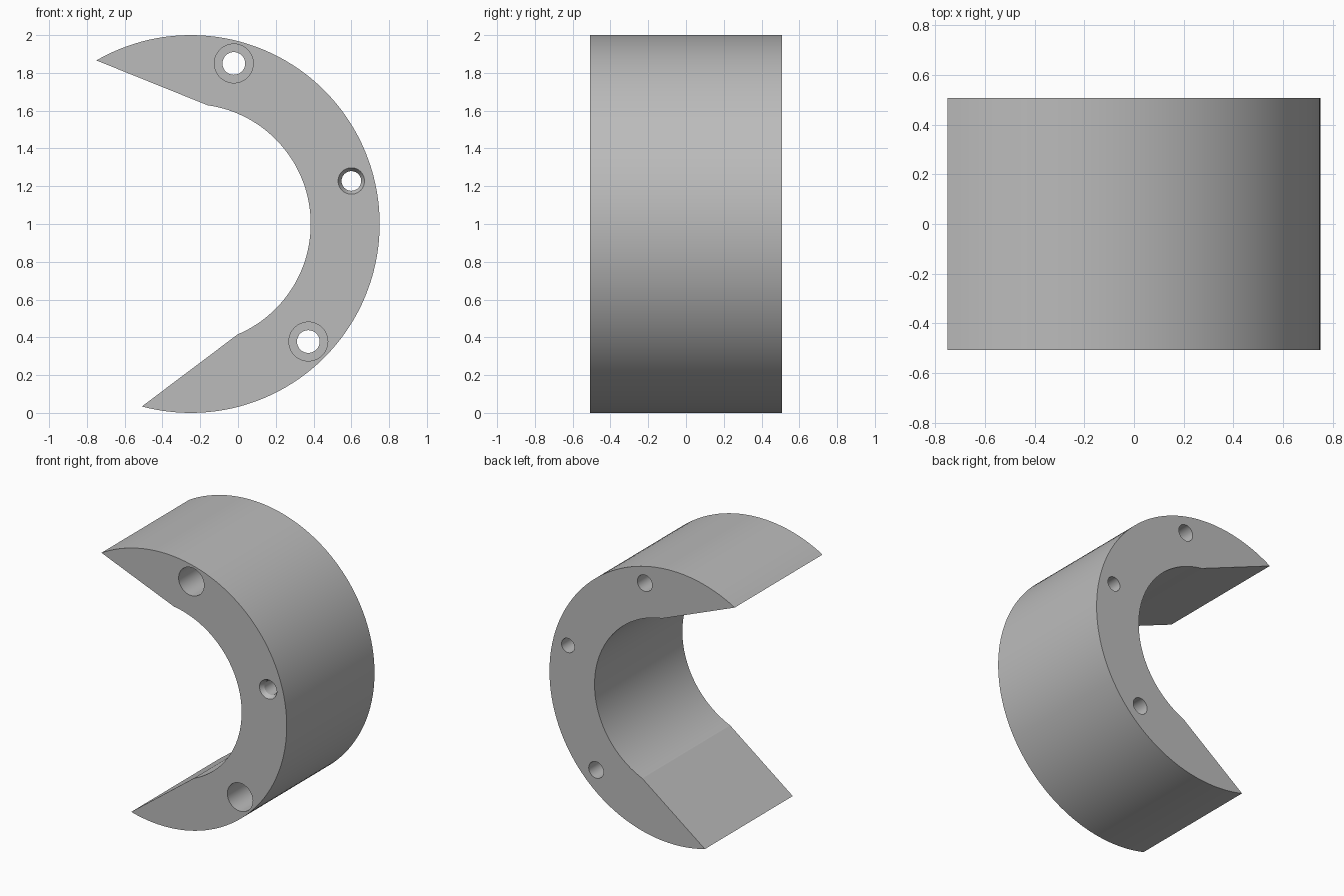
import bpy, bmesh
from math import radians, cos, sin, pi
from mathutils import Vector

if "Cube" in bpy.data.objects:
    bpy.data.objects.remove(bpy.data.objects["Cube"])

HALF = 0.508                      # half of the depth along y
CENTRE = Vector((-0.25, 0, 1))    # common centre of both arcs
AXIS = 7.5                        # symmetry direction of the crescent, degrees

grey = bpy.data.materials.new("plain grey")
grey.use_nodes = True
colour = (0.5, 0.5, 0.5, 1)
grey.diffuse_color = colour
grey.node_tree.nodes["Principled BSDF"].inputs["Base Color"].default_value = colour


def polar(radius, degrees, y=0.0):
    a = radians(AXIS + degrees)
    return CENTRE + Vector((radius * cos(a), y, radius * sin(a)))


def arc(radius, start, end, steps):
    return [polar(radius, start + (end - start) * i / steps, -HALF)
            for i in range(steps + 1)]


def make_object(name, bm):
    bmesh.ops.recalc_face_normals(bm, faces=bm.faces)
    mesh = bpy.data.meshes.new(name)
    bm.to_mesh(mesh)
    bm.free()
    mesh.materials.append(grey)
    ob = bpy.data.objects.new(name, mesh)
    bpy.context.collection.objects.link(ob)
    return ob


def stepped_cutter(name, centre, profile, sides=48):
    """Round cutter along y from (radius, y) pairs."""
    bm = bmesh.new()
    rings = []
    for r, y in profile:
        rings.append([bm.verts.new((centre.x + r * cos(2 * pi * i / sides), y,
                                    centre.z + r * sin(2 * pi * i / sides)))
                      for i in range(sides)])
    for a, b in zip(rings, rings[1:]):
        for i in range(sides):
            j = (i + 1) % sides
            bm.faces.new((a[i], a[j], b[j], b[i]))
    bm.faces.new(rings[0])
    bm.faces.new(rings[-1])
    return make_object(name, bm)


# Crescent body: outer arc, straight tapered tips, shorter inner arc
bm = bmesh.new()
outline = arc(1.0, -112.5, 112.5, 90) + arc(0.635, 74.5, -74.5, 60)
face = bm.faces.new([bm.verts.new(p) for p in outline])
extruded = bmesh.ops.extrude_face_region(bm, geom=[face])["geom"]
bmesh.ops.translate(bm, vec=(0, 2 * HALF, 0),
                    verts=[v for v in extruded if isinstance(v, bmesh.types.BMVert)])
body = make_object("crescent_clamp", bm)

# Two counterbored screw holes and one chamfered middle hole
bore = [(0.103, -0.6), (0.103, 0.0), (0.06, 0.0), (0.06, 0.6)]
chamfer = [(0.07, -0.6), (0.07, -HALF), (0.052, -HALF + 0.03), (0.052, 0.6)]
cutters = [
    stepped_cutter("upper_screw_hole", polar(0.88, 67.5), bore),
    stepped_cutter("lower_screw_hole", polar(0.88, -52.5), bore),
    stepped_cutter("middle_hole", polar(0.88, 7.5), chamfer),
]
bpy.context.view_layer.objects.active = body
for cutter in cutters:
    mod = body.modifiers.new(cutter.name, "BOOLEAN")
    mod.operation = "DIFFERENCE"
    mod.solver = "EXACT"
    mod.object = cutter
    bpy.ops.object.modifier_apply(modifier=mod.name)
    bpy.data.objects.remove(cutter)

# Smooth the curved walls, keep rims and tip bends crisp
bpy.ops.object.select_all(action="DESELECT")
body.select_set(True)
bpy.ops.object.shade_smooth_by_angle(angle=radians(10))
